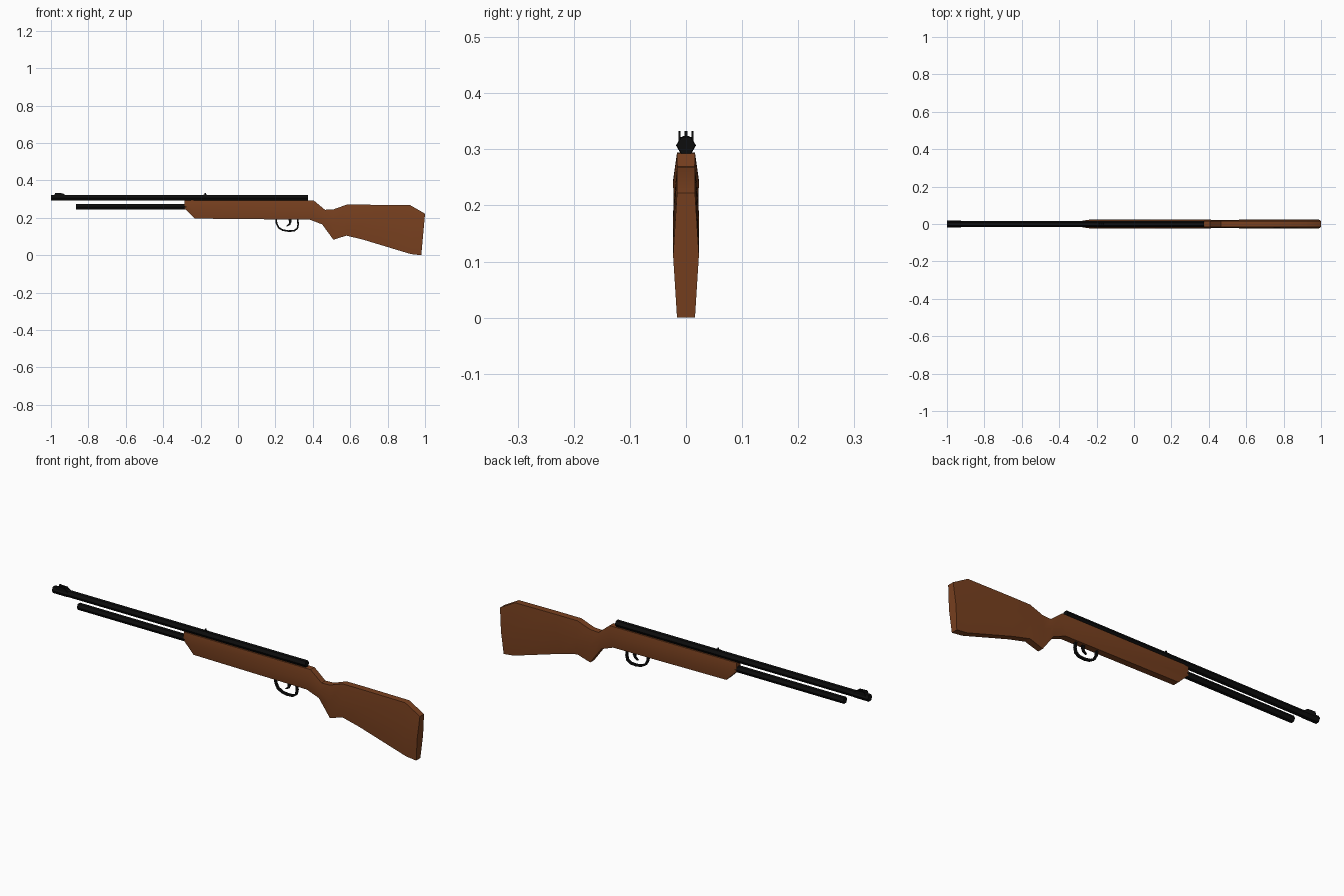
import bpy, bmesh, math
from mathutils import Vector

if "Cube" in bpy.data.objects:
    bpy.data.objects.remove(bpy.data.objects["Cube"])


def material(name, color):
    m = bpy.data.materials.new(name)
    m.diffuse_color = (*color, 1)
    m.use_nodes = True
    m.node_tree.nodes["Principled BSDF"].inputs["Base Color"].default_value = m.diffuse_color
    return m


WOOD = material("wood", (0.19, 0.052, 0.014))
BLACK = material("black_metal", (0.004, 0.004, 0.004))


def finish(bm, name, mat, smooth=None):
    bmesh.ops.recalc_face_normals(bm, faces=bm.faces[:])
    me = bpy.data.meshes.new(name)
    bm.to_mesh(me)
    bm.free()
    me.materials.append(mat)
    ob = bpy.data.objects.new(name, me)
    bpy.context.collection.objects.link(ob)
    if smooth:
        bpy.ops.object.select_all(action='DESELECT')
        ob.select_set(True)
        bpy.context.view_layer.objects.active = ob
        bpy.ops.object.shade_smooth_by_angle(angle=math.radians(smooth))
    return ob


def loft(name, rings, mat, smooth=None):
    """Skin a list of equal-sized closed rings and cap both ends."""
    bm = bmesh.new()
    vs = [[bm.verts.new(p) for p in r] for r in rings]
    n = len(vs[0])
    for a, b in zip(vs, vs[1:]):
        for i in range(n):
            j = (i + 1) % n
            bm.faces.new((a[i], a[j], b[j], b[i]))
    bm.faces.new(vs[0])
    bm.faces.new(vs[-1])
    return finish(bm, name, mat, smooth)


def tube(name, z, sections, sides=6):
    """Faceted tube along x, sections are (x, radius)."""
    rings = [[(x, r * math.cos(math.tau * i / sides), z + r * math.sin(math.tau * i / sides))
              for i in range(sides)] for x, r in sections]
    return loft(name, rings, BLACK)


def plate(name, profile, y0, y1):
    """Side profile in x, z extruded across y."""
    return loft(name, [[(x, y, z) for x, z in profile] for y in (y0, y1)], BLACK)


def strip(name, path, half_t, half_w):
    """Rectangular band swept along an x, z path; half_t may taper."""
    pts = [Vector(p) for p in path]
    rings = []
    for i, p in enumerate(pts):
        d = (pts[min(i + 1, len(pts) - 1)] - pts[max(i - 1, 0)]).normalized()
        n = Vector((-d.y, d.x)) * (half_t[i] if isinstance(half_t, list) else half_t)
        a, b = p + n, p - n
        rings.append([(a.x, -half_w, a.y), (a.x, half_w, a.y),
                      (b.x, half_w, b.y), (b.x, -half_w, b.y)])
    return loft(name, rings, BLACK, 35)


# Stock: hexagonal sections (top x, top z, bottom x, bottom z, edge and ridge half widths)
stations = [
    (-0.285, 0.293, -0.285, 0.250, 0.013, 0.016),
    (-0.250, 0.294, -0.230, 0.196, 0.016, 0.023),
    (0.405, 0.293, 0.385, 0.190, 0.016, 0.023),
    (0.465, 0.243, 0.450, 0.165, 0.015, 0.022),
    (0.510, 0.245, 0.510, 0.083, 0.015, 0.022),
    (0.580, 0.270, 0.580, 0.105, 0.016, 0.023),
    (0.700, 0.270, 0.670, 0.083, 0.016, 0.023),
    (0.920, 0.268, 0.925, 0.006, 0.016, 0.023),
    (1.000, 0.222, 0.980, 0.000, 0.016, 0.023),
]
rings = []
for xt, zt, xb, zb, w, m in stations:
    xm, zm = (xt + xb) / 2, (zt + zb) / 2
    rings.append([(xt, -w, zt), (xt, w, zt), (xm, m, zm),
                  (xb, w, zb), (xb, -w, zb), (xm, -m, zm)])
loft("stock", rings, WOOD, 30)

# Barrel, muzzle sleeve and magazine tube
tube("barrel", 0.307, [(-0.995, 0.0165), (0.375, 0.0165)])
tube("muzzle_sleeve", 0.307, [(-1.0, 0.0178), (-0.93, 0.0178), (-0.915, 0.0165)])
tube("magazine_tube", 0.259, [(-0.865, 0.0165), (-0.27, 0.0165)])

# Front sight: two wings and a centre post
wing = [(-0.985, 0.312), (-0.978, 0.333), (-0.935, 0.331), (-0.912, 0.312)]
for side, y in (("left", 0.0115), ("right", -0.0115)):
    plate("front_sight_wing_" + side, wing, y - 0.002, y + 0.002)
plate("front_sight_post", [(-0.965, 0.315), (-0.962, 0.333), (-0.945, 0.333), (-0.935, 0.315)],
      -0.0012, 0.0012)

# Rear sight
plate("rear_sight_base", [(-0.19, 0.318), (-0.185, 0.324), (-0.165, 0.324), (-0.16, 0.318)],
      -0.006, 0.006)
plate("rear_sight_blade", [(-0.178, 0.32), (-0.178, 0.333), (-0.172, 0.333), (-0.172, 0.32)],
      -0.003, 0.003)

# Trigger guard and trigger
strip("trigger_guard", [(0.204, 0.197), (0.206, 0.170), (0.218, 0.147), (0.240, 0.134),
                        (0.270, 0.129), (0.300, 0.131), (0.317, 0.143), (0.322, 0.165),
                        (0.318, 0.197)], 0.0045, 0.006)
strip("trigger", [(0.277, 0.197), (0.280, 0.180), (0.275, 0.165), (0.260, 0.155)],
      [0.008, 0.007, 0.005, 0.002], 0.004)
